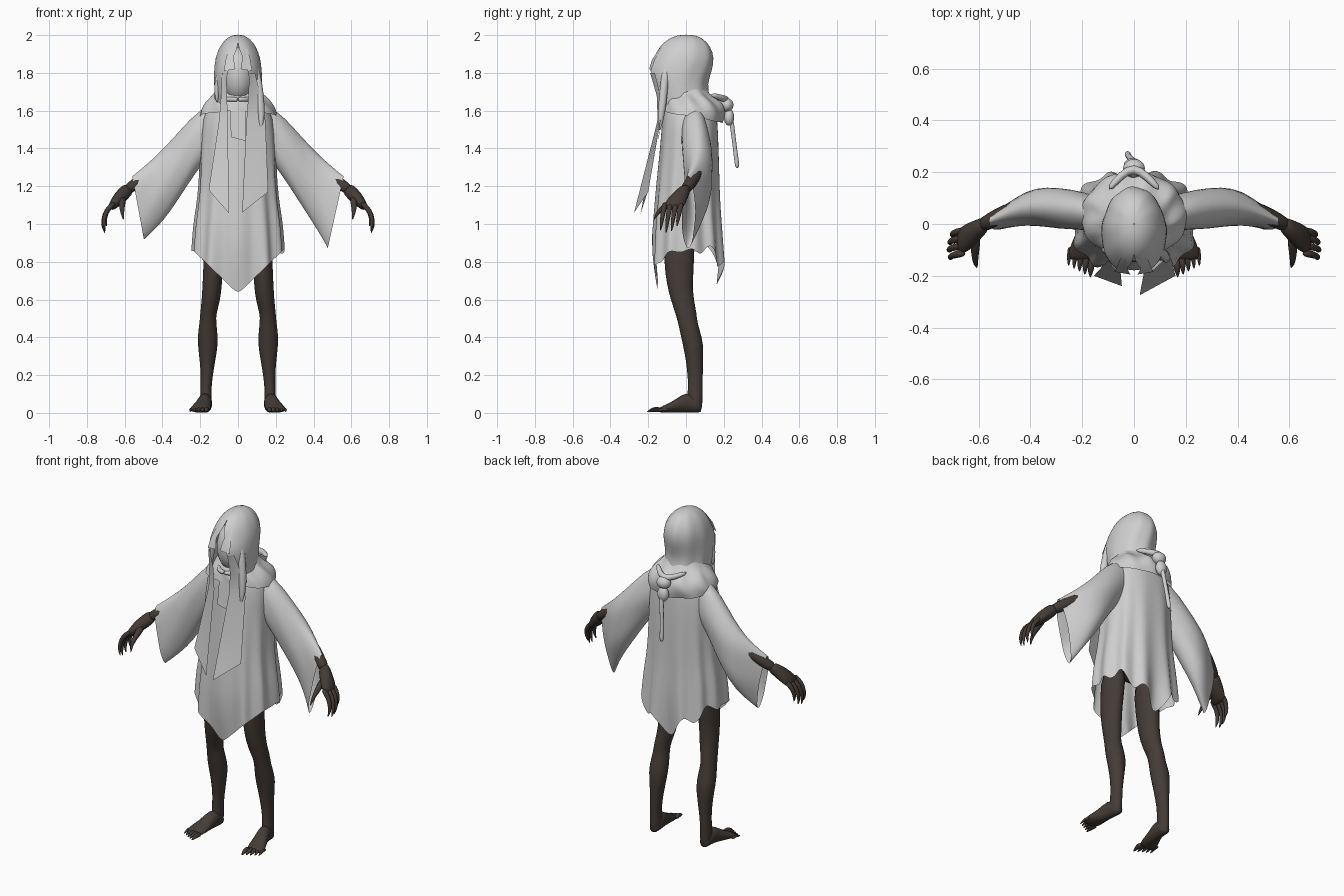
import bpy, bmesh
from math import sin, cos, pi, copysign
from mathutils import Vector, Matrix

if "Cube" in bpy.data.objects:
    bpy.data.objects.remove(bpy.data.objects["Cube"])


def material(name, rgb):
    m = bpy.data.materials.new(name)
    m.use_nodes = True
    m.diffuse_color = (*rgb, 1)
    bsdf = m.node_tree.nodes["Principled BSDF"]
    bsdf.inputs["Base Color"].default_value = (*rgb, 1)
    bsdf.inputs["Roughness"].default_value = 0.8
    return m


CLOTH = material("pale grey cloth", (0.62, 0.62, 0.62))
SKIN = material("dark brown skin", (0.058, 0.044, 0.037))


def finish(name, bm, mat, subdiv):
    bmesh.ops.recalc_face_normals(bm, faces=bm.faces)
    for f in bm.faces:
        f.smooth = True
    mesh = bpy.data.meshes.new(name)
    bm.to_mesh(mesh)
    bm.free()
    mesh.materials.append(mat)
    ob = bpy.data.objects.new(name, mesh)
    bpy.context.collection.objects.link(ob)
    if subdiv:
        mod = ob.modifiers.new("smooth", "SUBSURF")
        mod.levels = mod.render_levels = subdiv
    return ob


def loft(name, rings, mat, closed=True, caps=False, subdiv=1):
    """Skin a list of equal-length point rings."""
    bm = bmesh.new()
    rows = [[bm.verts.new(p) for p in ring] for ring in rings]
    n = len(rows[0])
    for a, b in zip(rows, rows[1:]):
        for i in range(n if closed else n - 1):
            j = (i + 1) % n
            bm.faces.new((a[i], a[j], b[j], b[i]))
    if caps:
        bm.faces.new(rows[0])
        bm.faces.new(rows[-1])
    return finish(name, bm, mat, subdiv)


def tube(name, path, mat, sides=8):
    """Round tube along (x, y, z, radius) points."""
    pts = [Vector(p[:3]) for p in path]
    rings, q, last = [], None, None
    for i, p in enumerate(pts):
        t = (pts[min(i + 1, len(pts) - 1)] - pts[max(i - 1, 0)]).normalized()
        q = last.rotation_difference(t) @ q if q else t.to_track_quat('Z', 'Y')
        last, r = t, path[i][3]
        rings.append([p + q @ Vector((r * cos(2 * pi * k / sides), r * sin(2 * pi * k / sides), 0))
                      for k in range(sides)])
    return loft(name, rings, mat, caps=True)


def ball(name, centre, size, mat):
    bm = bmesh.new()
    bmesh.ops.create_uvsphere(bm, u_segments=24, v_segments=16, radius=1)
    bm.transform(Matrix.Translation(centre) @ Matrix.Diagonal((*size, 1)))
    return finish(name, bm, mat, 0)


def flip(side, path):
    return [(side * p[0], *p[1:]) for p in path]


# Robe: folded bell with a pointed hem
def hem(x, y, t):
    if y < 0.02:
        return 0.63 + 0.97 * abs(x)
    return 0.7 + 0.74 * abs(x) + 0.035 * sin(9 * t + 1)


robe = []
for z, hw, yf, yb in [(1.68, .085, -.1, .11), (1.63, .15, -.115, .155),
                      (1.57, .19, -.125, .165), (1.4, .2, -.135, .175),
                      (1.2, .205, -.155, .178), (1.1, .217, -.167, .183),
                      (1.0, .232, -.18, .192), (.87, .24, -.19, .205)]:
    ring = []
    for i in range(64):
        t = 2 * pi * i / 64
        fold = 1 + 0.05 * min(1, max(0, 1.5 - z) / 0.5) * cos(11 * t)
        x = hw * copysign(abs(sin(t)) ** 0.85, sin(t)) * fold
        y = (yf + yb) / 2 - (yb - yf) / 2 * copysign(abs(cos(t)) ** 0.85, cos(t)) * fold
        zz = z if z >= 1.2 else 1.2 - (1.2 - z) / 0.33 * (1.2 - hem(x, y, t))
        if z < 0.9:
            # The pointed tips curl in towards the legs
            y -= copysign(0.35 * max(0, 0.78 - zz), y)
        ring.append((x, y, zz))
    robe.append(ring)
loft("robe", robe, CLOTH)

# Wide hanging sleeves: top x, z / bottom x, z / centre y, half depth
for side, label in ((1, "left"), (-1, "right")):
    drop = 0.0 if side > 0 else 0.045
    rings = []
    for xt, zt, xb, zb, yc, dy in [(.09, 1.645, .12, 1.38, .035, .06),
                                   (.2, 1.615, .19, 1.32, .048, .075),
                                   (.3, 1.505, .27, 1.2, .06, .08),
                                   (.4, 1.395, .36, 1.06, .072, .075),
                                   (.48, 1.32, .425, .96 + drop / 2, .05, .057),
                                   (.56, 1.255, .475 + drop / 2, .87 + drop, .012, .036)]:
        ring = []
        for k in range(20):
            a = 2 * pi * k / 20
            s = (1 - cos(a)) / 2
            crease = 1 + 0.08 * cos(5 * a + 20 * xt)
            ring.append((side * (xt + (xb - xt) * s),
                         yc + dy * sin(a) * crease, zt + (zb - zt) * s))
        rings.append(ring)
    loft(label + "_sleeve", rings, CLOTH)

# Hood: open-fronted shell with a forward brow
hood = []
for z, hw, yf, yb, gap in [(1.6, .13, -.145, .15, .65), (1.67, .126, -.165, .125, .58),
                           (1.74, .127, -.19, .11, .52), (1.81, .127, -.212, .135, .45),
                           (1.88, .12, -.175, .15, .22), (1.94, .097, -.14, .13, 0),
                           (1.98, .065, -.095, .095, 0), (2.0, .03, -.045, .05, 0),
                           (2.002, .002, -.002, .002, 0)]:
    ring = []
    for i in range(33):
        t = (i / 16 - 1) * (pi - gap)
        w = 1 + 0.025 * cos(9 * t + 14 * z) * cos(t / 2)
        ring.append((hw * sin(t) * w, (yf + yb) / 2 + (yb - yf) / 2 * cos(t) * w, z))
    hood.append(ring)
loft("hood", hood, CLOTH, closed=False)
ball("face_veil", (0, -.04, 1.79), (.09, .105, .145), CLOTH)
ball("neck", (0, 0, 1.66), (.085, .085, .1), CLOTH)

# Mantle: the hood's skirt draped over the shoulders, lowest at the back
mantle = []
for z, hw, yf, yb, wave in [(1.73, .105, -.07, .1, 0), (1.695, .125, -.09, .125, .02),
                            (1.675, .15, -.105, .165, .045), (1.65, .175, -.12, .2, .05),
                            (1.61, .2, -.13, .208, .035), (1.57, .207, -.135, .192, .02)]:
    ring = []
    for i in range(48):
        t = 2 * pi * i / 48
        w = 1 + wave * cos(9 * t + 30 * z)
        sag = .03 * cos(t) * (1.73 - z) / .16
        ring.append((hw * sin(t) * w, (yf + yb) / 2 - (yb - yf) / 2 * cos(t) * w,
                     z + sag - wave * .25 * abs(sin(4 * t + 1))))
    mantle.append(ring)
loft("mantle", mantle, CLOTH)

# Rolled cloth under the chin
wrap = []
for i in range(25):
    a = 2 * pi * i / 24
    wrap.append((.07 * sin(a), -.06 - .075 * cos(a), 1.66, .013))
tube("neck_wrap", wrap, CLOTH)

# Knot, gathers and tail at the back
ball("knot", (0, .215, 1.63), (.042, .036, .036), CLOTH)
ball("knot_lower", (-.005, .228, 1.565), (.034, .027, .045), CLOTH)
tube("knot_loop", [(.1, .13, 1.685, .012), (.05, .185, 1.67, .018), (.0, .22, 1.655, .022),
                   (-.05, .19, 1.665, .018), (-.1, .13, 1.685, .012)], CLOTH)
tube("knot_tail", [(0, .235, 1.58, .016), (-.01, .25, 1.48, .012),
                   (-.02, .26, 1.39, .012), (-.025, .27, 1.32, .014),
                   (-.025, .272, 1.295, .01)], CLOTH)


# Flat hanging panels given by outer and inner edges
def panel(name, outer, inner):
    rows = []
    for a, b in zip(outer, inner):
        a, b = Vector(a), Vector(b)
        rows.append([a.lerp(b, k / 4) for k in range(5)])
    loft(name, rows, CLOTH, closed=False, subdiv=0)


panel("right_scarf_panel",
      [(-.085, -.165, 1.8), (-.09, -.15, 1.68), (-.1, -.14, 1.55), (-.155, -.2, 1.18)],
      [(-.062, -.185, 1.8), (-.058, -.155, 1.68), (-.055, -.15, 1.55), (-.047, -.24, 1.055)])
panel("left_scarf_panel",
      [(.09, -.165, 1.8), (.12, -.135, 1.68), (.145, -.135, 1.55), (.16, -.2, 1.17)],
      [(.06, -.19, 1.8), (.055, -.155, 1.68), (.045, -.15, 1.55), (.022, -.275, 1.06)])
panel("front_placket", [(-.04, -.12, 1.64), (-.038, -.146, 1.46)],
      [(.04, -.12, 1.64), (.04, -.146, 1.44)])
for side, label in ((1, "left"), (-1, "right")):
    panel(label + "_brow_flap",
          flip(side, [(.05, -.125, 1.93), (.065, -.165, 1.87), (.075, -.185, 1.81)]),
          flip(side, [(.03, -.14, 1.93), (.022, -.18, 1.87), (.014, -.195, 1.82)]))

# Loose strands at the hood sides
tube("left_hood_strand", [(.085, -.1, 1.86, .02), (.108, -.115, 1.75, .024),
                          (.12, -.125, 1.63, .024), (.125, -.135, 1.55, .018),
                          (.118, -.14, 1.49, .004)], CLOTH)
tube("right_hood_strand", [(-.085, -.1, 1.86, .018), (-.106, -.1, 1.76, .02),
                           (-.115, -.1, 1.69, .014), (-.11, -.1, 1.64, .004)], CLOTH)

# Limbs, mirrored
ball("hips", (0, -.02, 1.05), (.16, .09, .1), SKIN)
for side, label in ((1, "left"), (-1, "right")):
    # Leg
    rings = []
    for z, x, y, rx, ry in [(1.02, .11, -.035, .065, .085), (.8, .13, -.037, .054, .083),
                            (.68, .136, -.034, .053, .07), (.59, .144, -.018, .05, .062),
                            (.53, .157, 0, .044, .058), (.48, .16, .008, .044, .052),
                            (.4, .16, .03, .057, .057), (.33, .16, .042, .051, .053),
                            (.23, .163, .048, .035, .042), (.13, .17, .05, .028, .039),
                            (.05, .17, .045, .034, .043), (.004, .17, .045, .03, .04)]:
        rings.append([(side * (x + rx * cos(pi * k / 7)), y + ry * sin(pi * k / 7), z)
                      for k in range(14)])
    loft(label + "_leg", rings, SKIN, caps=True)
    # Foot
    rings = []
    for y, x, w, h in [(.085, .17, .024, .05), (.05, .17, .036, .09), (0, .174, .038, .115),
                       (-.05, .186, .046, .075), (-.1, .199, .056, .048), (-.145, .207, .055, .028)]:
        rings.append([(side * (x + w * cos(pi * k / 6)), y, h / 2 + h / 2 * sin(pi * k / 6))
                      for k in range(12)])
    loft(label + "_foot", rings, SKIN, caps=True)
    for i in range(5):
        x, r = .163 + .021 * i, .015 - .0013 * i
        y = -.165 + .011 * i
        tube(f"{label}_toe_{i + 1}", flip(side, [
            (x, y + .035, .015, r), (x + .003, y, .02, r), (x + .005, y - .022, .012, r * .7),
            (x + .006, y - .042, .006, .002)]), SKIN)
    # Arm and palm
    tube(label + "_arm", flip(side, [(.4, .075, 1.31, .04), (.5, .04, 1.24, .038),
         (.56, .01, 1.2, .033), (.59, -.008, 1.178, .03)]), SKIN)
    rings = []
    for x, y, z, w, h in [(.572, 0, 1.195, .03, .034), (.602, -.02, 1.165, .04, .038),
                          (.632, -.045, 1.133, .054, .036), (.662, -.062, 1.1, .056, .026),
                          (.677, -.07, 1.08, .048, .015)]:
        rings.append([(side * (x + h * .7 * sin(pi * k / 6)), y + w * cos(pi * k / 6),
                       z + h * .7 * sin(pi * k / 6)) for k in range(12)])
    loft(label + "_palm", rings, SKIN, caps=True)
    # Clawed fingers and thumb
    for i in range(4):
        y = -.024 - .029 * i
        s = (.78, .95, 1, .92)[i]
        tube(f"{label}_finger_{i + 1}", flip(side, [
            (.65, y, 1.115, .017), (.66 + .04 * s, y - .008, 1.11 - .04 * s, .015),
            (.66 + .053 * s, y - .015, 1.11 - .085 * s, .012),
            (.66 + .056 * s, y - .02, 1.11 - .12 * s, .01),
            (.66 + .045 * s, y - .024, 1.11 - .16 * s, .002)]), SKIN)
    tube(label + "_thumb", flip(side, [
        (.612, -.045, 1.14, .024), (.614, -.095, 1.105, .019), (.614, -.13, 1.08, .014),
        (.612, -.155, 1.055, .01), (.606, -.17, 1.02, .002)]), SKIN)
